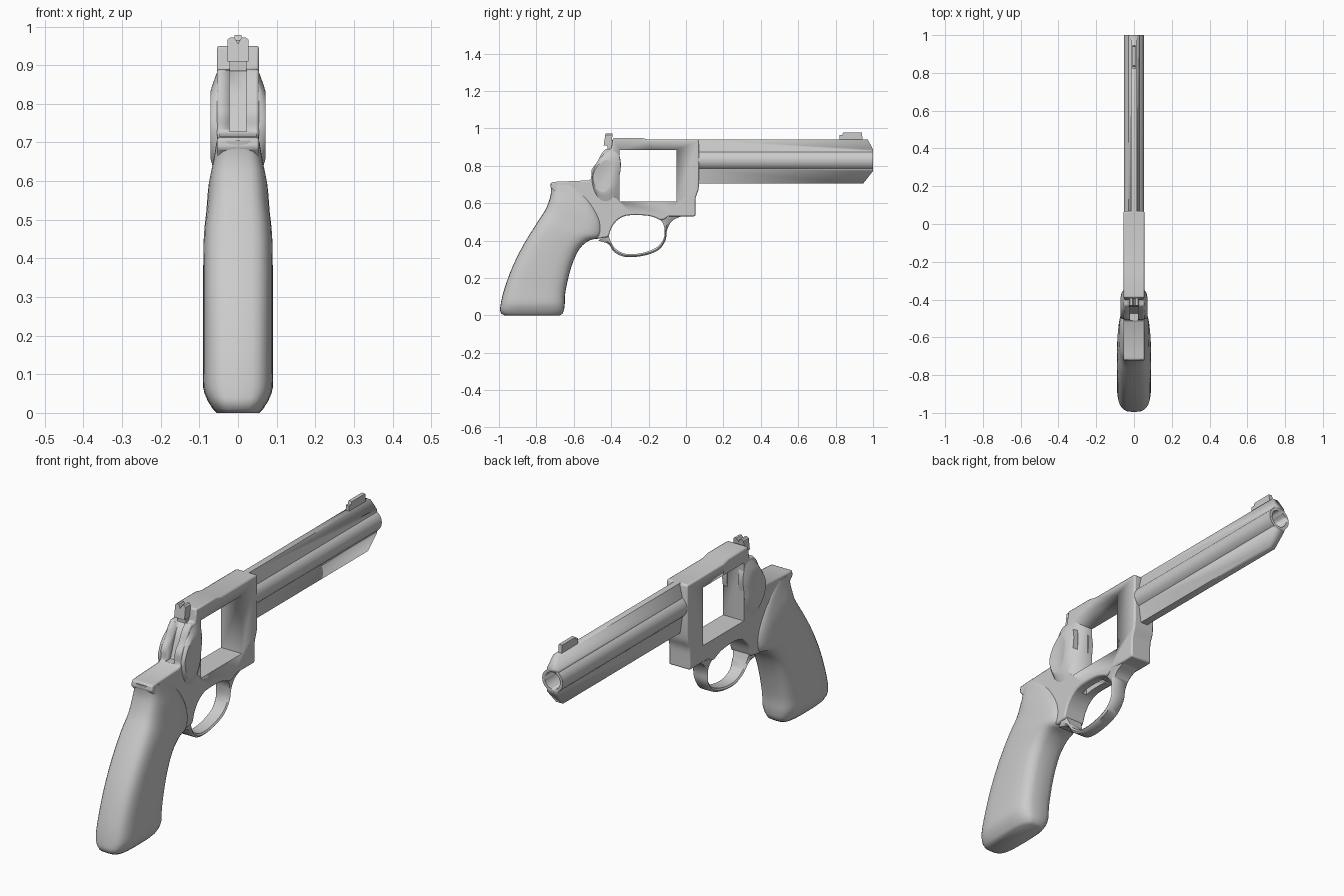
import bpy, bmesh, math
from mathutils import Vector

if bpy.data.objects.get("Cube"):
    bpy.data.objects.remove(bpy.data.objects["Cube"])

grey = bpy.data.materials.new("satin_grey")
grey.use_nodes = True
grey.diffuse_color = (0.6, 0.6, 0.6, 1)
grey.node_tree.nodes["Principled BSDF"].inputs["Base Color"].default_value = (0.6, 0.6, 0.6, 1)


def finish(name, bm, angle=35):
    bmesh.ops.recalc_face_normals(bm, faces=bm.faces)
    mesh = bpy.data.meshes.new(name)
    bm.to_mesh(mesh)
    bm.free()
    mesh.materials.append(grey)
    ob = bpy.data.objects.new(name, mesh)
    bpy.context.collection.objects.link(ob)
    bpy.ops.object.select_all(action='DESELECT')
    ob.select_set(True)
    bpy.context.view_layer.objects.active = ob
    bpy.ops.object.shade_smooth_by_angle(angle=math.radians(angle))
    return ob


def loft(name, rings, closed=False, angle=35):
    """Skin a list of equal rings; cap the ends unless closed."""
    bm = bmesh.new()
    vs = [[bm.verts.new(p) for p in r] for r in rings]
    n = len(vs[0])
    for a, b in zip(vs, vs[1:] + (vs[:1] if closed else [])):
        for i in range(n):
            j = (i + 1) % n
            bm.faces.new((a[i], a[j], b[j], b[i]))
    if not closed:
        bm.faces.new(vs[0])
        bm.faces.new(vs[-1])
    return finish(name, bm, angle)


def plate(name, outline, hw):
    """Extrude a (y, z) outline across x."""
    return loft(name, [[(x, y, z) for y, z in outline] for x in (-hw, hw)])


def bevel(ob, width, segments=2):
    m = ob.modifiers.new("soft_edges", 'BEVEL')
    m.width, m.segments = width, segments
    m.limit_method, m.angle_limit = 'ANGLE', math.radians(40)


def cut(ob, cutter):
    m = ob.modifiers.new("cut", 'BOOLEAN')
    m.operation, m.object, m.solver = 'DIFFERENCE', cutter, 'EXACT'
    cutter.hide_render = True
    cutter.hide_set(True)


def smooth(pts, steps=5):
    """Catmull-Rom curve through points of any dimension."""
    p = [Vector(q) for q in pts]
    p = [p[0] * 2 - p[1]] + p + [p[-1] * 2 - p[-2]]
    out = []
    for a, b, c, d in zip(p, p[1:], p[2:], p[3:]):
        for k in range(steps):
            t = k / steps
            out.append(0.5 * (2 * b + (c - a) * t + (2 * a - 5 * b + 4 * c - d) * t * t
                              + (3 * b - a - 3 * c + d) * t ** 3))
    return out + [p[-2]]


# Frame: straight top and front, curved underside and back
front = [(-.2, .94), (.066, .94), (.07, .93), (.07, .71)]
throat = smooth([(.07, .71), (.066, .67), (.052, .63), (.05, .58), (.05, .53)], 3)[1:]
arch = smooth([(-.09, .53), (-.13, .51), (-.17, .525), (-.22, .535), (-.31, .535),
               (-.36, .515), (-.395, .475), (-.415, .42)], 4)
back = smooth([(-.52, .722), (-.507, .735), (-.504, .78), (-.475, .82), (-.455, .86), (-.43, .89)], 3)
outline = (front + [tuple(p) for p in throat] + [tuple(p) for p in arch]
           + [(-.47, .41), (-.58, .5), (-.68, .64), (-.725, .685), (-.72, .712), (-.69, .715)]
           + [tuple(p) for p in back] + [(-.4, .89), (-.39, .95), (-.24, .95)])
frame = plate("frame", outline, .055)
bevel(frame, .007)
window = plate("window_cutter", [(-.355, .61), (-.05, .61), (-.05, .885), (-.355, .885)], .2)
cut(frame, window)
slot = plate("rear_slot_cutter", [(-.54, .728), (-.475, .728), (-.445, .81), (-.41, .895), (-.54, .895)], .022)
cut(frame, slot)
trigger_slot = plate("trigger_slot_cutter", [(-.34, .45), (-.2, .45), (-.2, .58), (-.34, .58)], .012)
cut(frame, trigger_slot)

# Guard strap: inner y, z, outer y, z, half width
guard_path = smooth([(-.15, .525, -.02, .532, .054), (-.125, .495, -.075, .505, .048),
                     (-.115, .46, -.102, .455, .04), (-.12, .41, -.11, .4, .036),
                     (-.16, .362, -.152, .346, .034), (-.24, .333, -.235, .318, .034),
                     (-.32, .329, -.325, .313, .034), (-.375, .355, -.385, .34, .036),
                     (-.4, .39, -.415, .382, .042), (-.415, .43, -.47, .4, .05)], 4)
rings = []
for a, b, c, d, w in guard_path:
    inner, outer = Vector((a, b)), Vector((c, d))
    mid = inner.lerp(outer, .5)
    rings.append([(x, p.x, p.y) for x, p in ((-w, mid), (-w * .85, inner), (w * .85, inner),
                                             (w, mid), (w * .8, outer), (-w * .8, outer))])
loft("trigger_guard", rings, angle=50)

# Grip: back y, z, front y, z, half width
grip_path = smooth([(-.995, .03, -.652, .03, .078), (-.99, .065, -.648, .065, .09),
                    (-.972, .14, -.644, .13, .09), (-.928, .26, -.613, .26, .09),
                    (-.868, .38, -.57, .355, .09), (-.8, .49, -.515, .402, .089),
                    (-.752, .565, -.455, .42, .083), (-.727, .63, -.45, .5, .077),
                    (-.722, .67, -.5, .605, .065), (-.725, .705, -.585, .695, .056)], 3)
grip_path = [Vector((-.97, 0, -.675, 0, .055)), Vector((-.988, .01, -.66, .01, .065))] + grip_path
rings = []
for a, b, c, d, w in grip_path:
    rear, fore = Vector((0, a, b)), Vector((0, c, d))
    ring = []
    for i in range(32):
        t = math.tau * i / 32
        cs, sn = math.cos(t), math.sin(t)
        p = rear.lerp(fore, .5 + .5 * math.copysign(abs(cs) ** .6, cs))
        p.x = w * math.copysign(abs(sn) ** .55, sn)
        ring.append(p)
    rings.append(ring)
loft("grip", rings, angle=50)

# Recoil shields: sheared oval bosses with a shallow dished face
for side, label in ((1, "left"), (-1, "right")):
    rings = []
    for x, cy, ry, rz in ((.03, -.43, .074, .14), (.055, -.43, .074, .135), (.066, -.436, .066, .105),
                          (.071, -.445, .053, .088), (.071, -.445, .048, .083), (.064, -.445, .025, .045)):
        ring = []
        for i in range(32):
            t = math.tau * i / 32
            dz = rz * math.sin(t)
            ring.append((side * x, cy + ry * math.cos(t) + .25 * max(dz, 0), .745 + dz))
        rings.append(ring)
    loft(label + "_recoil_shield", rings)

# Barrel: round tube with tapered rib and underlug
half = [(.015, .94)]
for i in range(13):
    t = math.radians(56 - i * 112 / 12)
    half.append((.054 * math.cos(t), .83 + .054 * math.sin(t)))
half.append((.018, .705))
section = half + [(-x, z) for x, z in reversed(half)]
barrel = loft("barrel", [[(x, y, z) for x, z in section] for y in (.05, 1)])
bm = bmesh.new()
bm.from_mesh(barrel.data)
for (y1, z1), (y2, z2) in (((.972, .94), (1, .888)), ((1, .772), (.947, .705))):
    res = bmesh.ops.bisect_plane(bm, geom=bm.verts[:] + bm.edges[:] + bm.faces[:], clear_outer=True,
                                 plane_co=(0, y1, z1), plane_no=(0, z1 - z2, y2 - y1))
    bmesh.ops.holes_fill(bm, edges=[e for e in bm.edges if e.is_boundary])
bmesh.ops.recalc_face_normals(bm, faces=bm.faces)
bm.to_mesh(barrel.data)
bm.free()
bore = loft("bore_cutter", [[(.04 * math.cos(math.tau * i / 32), y, .83 + .04 * math.sin(math.tau * i / 32))
                             for i in range(32)] for y in (.1, 1.1)])
cut(barrel, bore)

# Sights
plate("front_sight", [(.82, .93), (.82, .965), (.835, .965), (.84, .978), (.94, .978), (.945, .93)], .009)
notched = [(-.027, .91), (.027, .91), (.027, .966), (.02, .972), (.009, .972), (0, .955),
           (-.009, .972), (-.02, .972), (-.027, .966)]
loft("rear_sight", [[(x, y + .15 * (z - .95), z) for x, z in notched] for y in (-.434, -.395)])
plate("rear_sight_base", [(-.42, .885), (-.38, .885), (-.38, .945), (-.42, .925)], .022)
